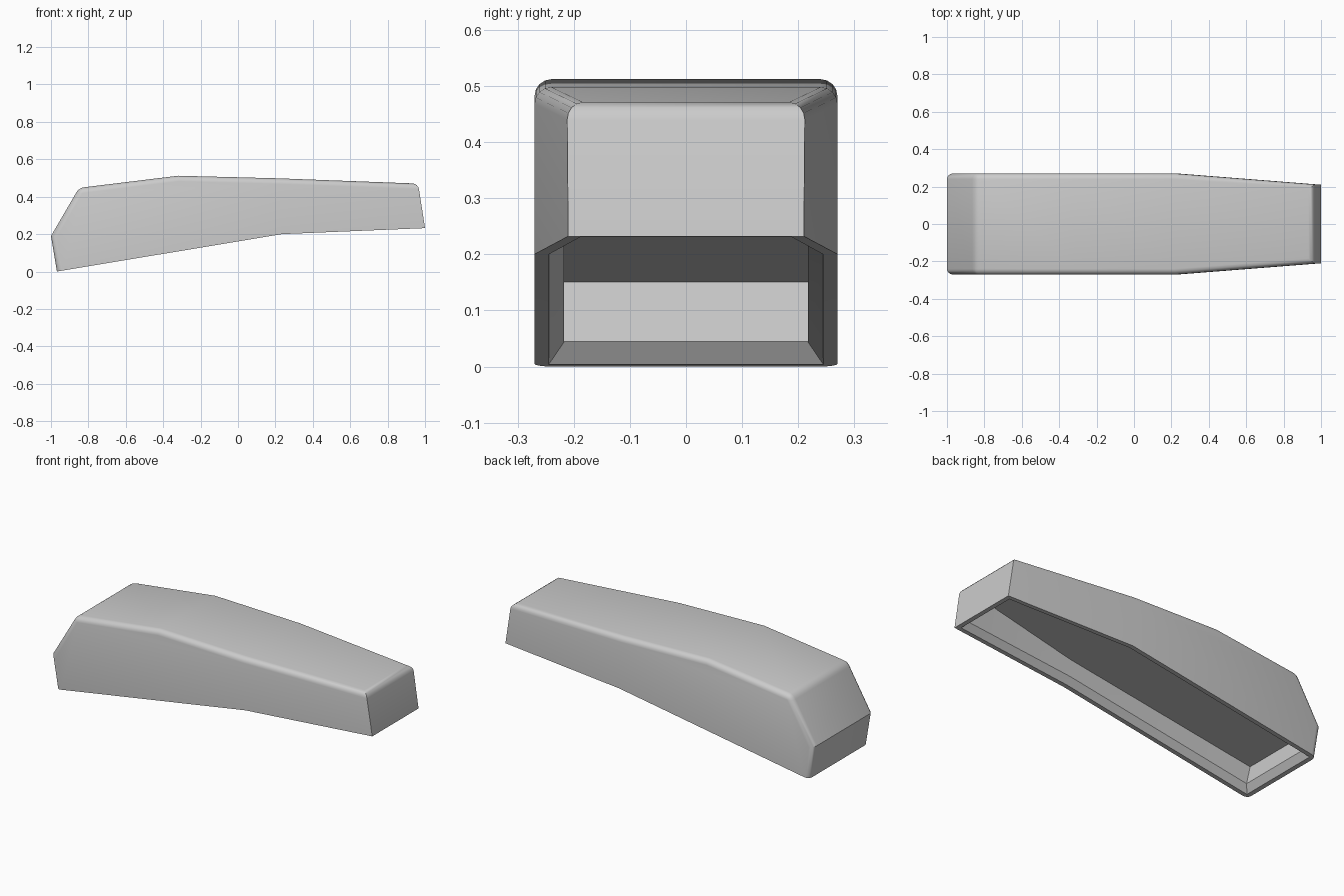
import bpy, bmesh, math

if "Cube" in bpy.data.objects:
    bpy.data.objects.remove(bpy.data.objects["Cube"])


def make_object(name, bm):
    bmesh.ops.recalc_face_normals(bm, faces=bm.faces)
    mesh = bpy.data.meshes.new(name)
    bm.to_mesh(mesh)
    bm.free()
    ob = bpy.data.objects.new(name, mesh)
    bpy.context.collection.objects.link(ob)
    return ob


# Outer shell: side profile (x, z, half width), mirrored across y
profile = [(-0.968, 0.0, 0.27), (-1.0, 0.19, 0.27), (-0.85, 0.447, 0.27),
           (-0.32, 0.512, 0.27), (0.22, 0.498, 0.27), (0.963, 0.47, 0.212),
           (1.0, 0.232, 0.21), (0.235, 0.2, 0.27)]
bm = bmesh.new()
left = [bm.verts.new((x, w, z)) for x, z, w in profile]
right = [bm.verts.new((x, -w, z)) for x, z, w in profile]
for s in (left, right):
    bm.faces.new([s[i] for i in (0, 1, 2, 3, 4, 7)])
    bm.faces.new([s[i] for i in (4, 5, 6, 7)])
for i in range(8):
    j = (i + 1) % 8
    bm.faces.new((left[i], left[j], right[j], right[i]))
bmesh.ops.recalc_face_normals(bm, faces=bm.faces)

# Rounded upper and rear edges
round_edges = [bm.edges.get((s[i], s[i + 1])) for s in (left, right) for i in range(5)]
round_edges += [bm.edges.get((left[i], right[i])) for i in (2, 5)]
bmesh.ops.bevel(bm, geom=round_edges, offset=0.03, offset_type='OFFSET',
                segments=4, profile=0.5, affect='EDGES', clamp_overlap=True)
shell = make_object("shell", bm)


# Hollow underside: chamfered lip, then walls up to a sloping flat ceiling
def under(x):
    return 0.2 + (x - 0.235) * (0.166 if x < 0.235 else 0.042)


def ceiling(x):
    return 0.15 + 0.157 * (x + 0.945)


levels = [((-0.952, 0.235, 0.982), (0.252, 0.252, 0.194), lambda x: under(x) - 0.01),
          ((-0.92, 0.235, 0.95), (0.217, 0.217, 0.165), lambda x: under(x) + 0.036),
          ((-0.943, 0.235, 0.92), (0.217, 0.217, 0.165), ceiling)]
bm = bmesh.new()
loops = []
for xs, ws, height in levels:
    pts = [(x, w, height(x)) for x, w in zip(xs, ws)]
    pts += [(x, -y, z) for x, y, z in reversed(pts)]
    loops.append([bm.verts.new(p) for p in pts])
for a, b in zip(loops, loops[1:]):
    for i in range(6):
        j = (i + 1) % 6
        bm.faces.new((a[i], a[j], b[j], b[i]))
for l in (loops[0], loops[-1]):
    bm.faces.new((l[0], l[1], l[4], l[5]))
    bm.faces.new((l[1], l[2], l[3], l[4]))
cutter = make_object("hollow_cutter", bm)
cutter.hide_render = True

cut = shell.modifiers.new("hollow", 'BOOLEAN')
cut.operation = 'DIFFERENCE'
cut.solver = 'EXACT'
cut.object = cutter
bpy.context.view_layer.objects.active = shell
shell.select_set(True)
bpy.ops.object.modifier_apply(modifier=cut.name)
bpy.data.objects.remove(cutter)

bpy.ops.object.shade_smooth_by_angle(angle=math.radians(25))
